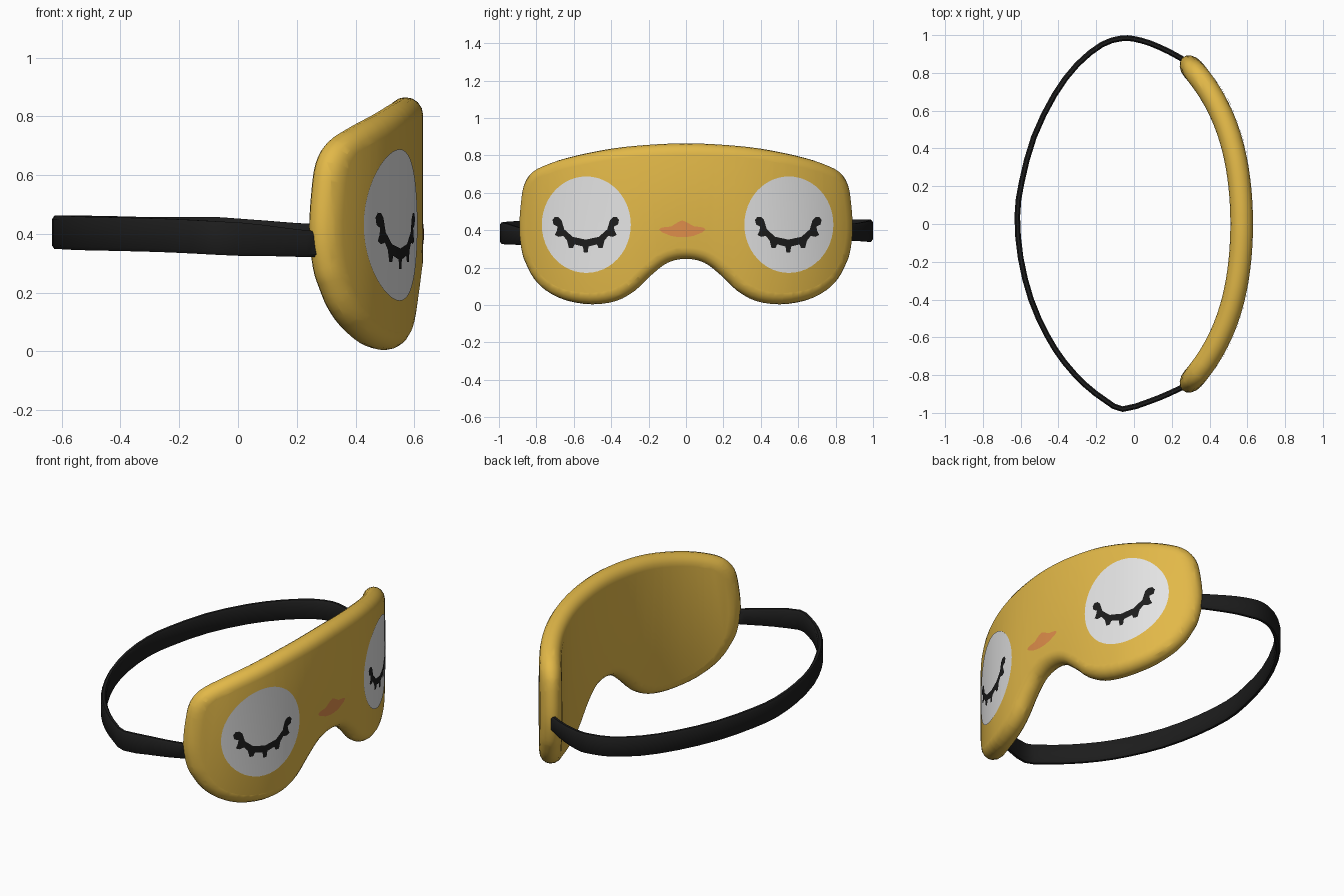
import bpy, bmesh, math
from mathutils import Vector

if "Cube" in bpy.data.objects:
    bpy.data.objects.remove(bpy.data.objects["Cube"])

R = 0.06  # half thickness of the padded mask


def material(name, rgb):
    m = bpy.data.materials.new(name)
    m.diffuse_color = (*rgb, 1)
    m.use_nodes = True
    m.node_tree.nodes["Principled BSDF"].inputs["Base Color"].default_value = m.diffuse_color
    return m


YELLOW = material("warm yellow", (0.76, 0.48, 0.065))
WHITE = material("soft white", (0.78, 0.78, 0.78))
ORANGE = material("beak orange", (0.74, 0.27, 0.07))
BLACK = material("black", (0.012, 0.012, 0.012))


def spline(pts, steps, closed):
    """Catmull-Rom curve through the points."""
    p = [Vector(q) for q in pts]
    n = len(p)
    at = (lambda i: p[i % n]) if closed else (lambda i: p[max(0, min(n - 1, i))])
    out = []
    for i in range(n if closed else n - 1):
        a, b, c, d = at(i - 1), at(i), at(i + 1), at(i + 2)
        for k in range(steps):
            t = k / steps
            out.append(0.5 * (2 * b + (c - a) * t + (2 * a - 5 * b + 4 * c - d) * t * t
                              + (3 * b - a - 3 * c + d) * t ** 3))
    if not closed:
        out.append(p[-1])
    return out


def normal_at(y):
    s = 0.498 * y + 0.812 * y ** 3
    return Vector((1, s, 0)).normalized()


def bend(co):
    """Wrap flat (depth, y, z) coordinates around the face curve."""
    t, y, z = co
    return Vector((0.57 - 0.249 * y * y - 0.203 * y ** 4, y, z)) + normal_at(y) * t


def flat_y(y, t):
    """Flat y that lands on the wanted y after bending at depth t."""
    y0 = y
    for _ in range(12):
        y0 = y - normal_at(y0).y * t
    return y0


def finish(bm, name, mat, angle=50):
    me = bpy.data.meshes.new(name)
    bm.to_mesh(me)
    bm.free()
    me.materials.append(mat)
    ob = bpy.data.objects.new(name, me)
    bpy.context.collection.objects.link(ob)
    bpy.ops.object.select_all(action='DESELECT')
    ob.select_set(True)
    bpy.context.view_layer.objects.active = ob
    bpy.ops.object.shade_smooth_by_angle(angle=math.radians(angle))
    return ob


def slice_and_bend(bm):
    for k in range(-18, 19):
        bmesh.ops.bisect_plane(bm, geom=bm.verts[:] + bm.edges[:] + bm.faces[:], dist=1e-5,
                               plane_co=(0, k * 0.05 + 0.0013, 0), plane_no=(0, 1, 0))
    bmesh.ops.triangulate(bm, faces=[f for f in bm.faces if len(f.verts) > 4])
    for v in bm.verts:
        v.co = bend(v.co)


def plate(name, pts, lift, mat):
    """Thin painted shape lying on the front of the mask."""
    bm = bmesh.new()
    t = R + lift
    f = bm.faces.new([bm.verts.new((t, flat_y(y, t), z)) for y, z in pts])
    f.normal_update()
    if f.normal.x < 0:
        f.normal_flip()
    slice_and_bend(bm)
    return finish(bm, name, mat)


# Padded mask: rounded rim rings around a mirrored outline
half = [(0.2, 0.857), (0.4, 0.837), (0.6, 0.798), (0.73, 0.76), (0.82, 0.715), (0.867, 0.645),
        (0.885, 0.54), (0.893, 0.4), (0.878, 0.28), (0.855, 0.215), (0.815, 0.14), (0.75, 0.075),
        (0.65, 0.025), (0.51, 0.004), (0.38, 0.022), (0.28, 0.075), (0.2, 0.15), (0.12, 0.215),
        (0.06, 0.24)]
outline = [(0, 0.865)] + half + [(0, 0.247)] + [(-y, z) for y, z in reversed(half)]
loop = spline([(y * 0.985, z) for y, z in reversed(outline)], 3, True)
n = len(loop)
inward = []
for i in range(n):
    d = (loop[(i + 1) % n] - loop[i - 1]).normalized()
    inward.append(Vector((-d.y, d.x)))
bm = bmesh.new()
rings = []
for k in range(9):
    a = math.radians(-90 + k * 22.5)
    inset = R * (1 - math.cos(a))
    rings.append([bm.verts.new((R * math.sin(a), *(p + q * inset))) for p, q in zip(loop, inward)])
for lo, hi in zip(rings, rings[1:]):
    for i in range(n):
        j = (i + 1) % n
        bm.faces.new((lo[i], lo[j], hi[j], hi[i]))
bm.faces.new(rings[-1])
bm.faces.new(rings[0][::-1])
slice_and_bend(bm)
bmesh.ops.recalc_face_normals(bm, faces=bm.faces[:])
finish(bm, "padded_mask", YELLOW)

# Eyes: white discs with closed, lashed lids
lid_top = [(-0.178, 0.455), (-0.165, 0.472), (-0.145, 0.47), (-0.13, 0.455), (-0.115, 0.405),
           (-0.07, 0.365), (0, 0.35), (0.07, 0.365), (0.115, 0.405), (0.13, 0.455),
           (0.145, 0.47), (0.165, 0.472), (0.178, 0.455)]
lid_low = [(0.172, 0.43), (0.15, 0.42), (0.155, 0.395), (0.165, 0.375), (0.145, 0.365),
           (0.12, 0.37), (0.1, 0.345), (0.09, 0.305), (0.068, 0.305), (0.06, 0.325),
           (0.015, 0.313), (0.01, 0.28), (-0.01, 0.28), (-0.015, 0.313), (-0.06, 0.325),
           (-0.068, 0.305), (-0.09, 0.305), (-0.1, 0.345), (-0.12, 0.37), (-0.145, 0.365),
           (-0.165, 0.375), (-0.155, 0.395), (-0.15, 0.42), (-0.172, 0.43)]
for side, cy in (("right", -0.533), ("left", 0.55)):
    disc = [(cy + 0.238 * math.cos(i * math.tau / 48), 0.43 + 0.258 * math.sin(i * math.tau / 48))
            for i in range(48)]
    plate(side + "_eye_disc", disc, 0.003, WHITE)
    plate(side + "_eye_lashes", [(cy - 0.003 + y, z) for y, z in lid_top + lid_low], 0.006, BLACK)

# Beak
beak = [(-0.145, 0.405), (-0.13, 0.415), (-0.08, 0.42), (-0.04, 0.445), (-0.02, 0.452), (0, 0.445),
        (0.04, 0.422), (0.09, 0.415), (0.105, 0.405), (0.09, 0.39), (0.04, 0.37), (0, 0.363),
        (-0.04, 0.363), (-0.08, 0.37), (-0.13, 0.39)]
plate("beak", beak, 0.003, ORANGE)

# Elastic strap: rounded flat band swept around the head
path = [(0.27, 0.865, 0.39), (0.19, 0.91, 0.39), (0.09, 0.955, 0.393), (0, 0.98, 0.395),
        (-0.07, 0.982, 0.4), (-0.17, 0.95, 0.4), (-0.3, 0.845, 0.4), (-0.42, 0.685, 0.403),
        (-0.53, 0.46, 0.405), (-0.595, 0.22, 0.405), (-0.618, 0.04, 0.405), (-0.6, -0.18, 0.405),
        (-0.545, -0.4, 0.402), (-0.46, -0.59, 0.4), (-0.37, -0.73, 0.398), (-0.26, -0.85, 0.395),
        (-0.15, -0.935, 0.39), (-0.06, -0.98, 0.385), (0.08, -0.94, 0.378), (0.18, -0.9, 0.37),
        (0.265, -0.86, 0.365)]
curve = spline(path, 2, False)
section = [(-0.015, -0.045), (-0.007, -0.057), (0.007, -0.057), (0.015, -0.045),
           (0.015, 0.045), (0.007, 0.057), (-0.007, 0.057), (-0.015, 0.045)]
bm = bmesh.new()
rows = []
for i, p in enumerate(curve):
    d = curve[min(i + 1, len(curve) - 1)] - curve[max(i - 1, 0)]
    side = Vector((d.y, -d.x, 0)).normalized()
    tall = 1.0 if p.x < 0 else 1 - 0.9 * p.x
    rows.append([bm.verts.new(p + side * u + Vector((0, 0, w * tall))) for u, w in section])
for a, b in zip(rows, rows[1:]):
    for i in range(8):
        j = (i + 1) % 8
        bm.faces.new((a[i], a[j], b[j], b[i]))
bm.faces.new(rows[0])
bm.faces.new(rows[-1])
bmesh.ops.recalc_face_normals(bm, faces=bm.faces[:])
finish(bm, "elastic_strap", BLACK, 40)
